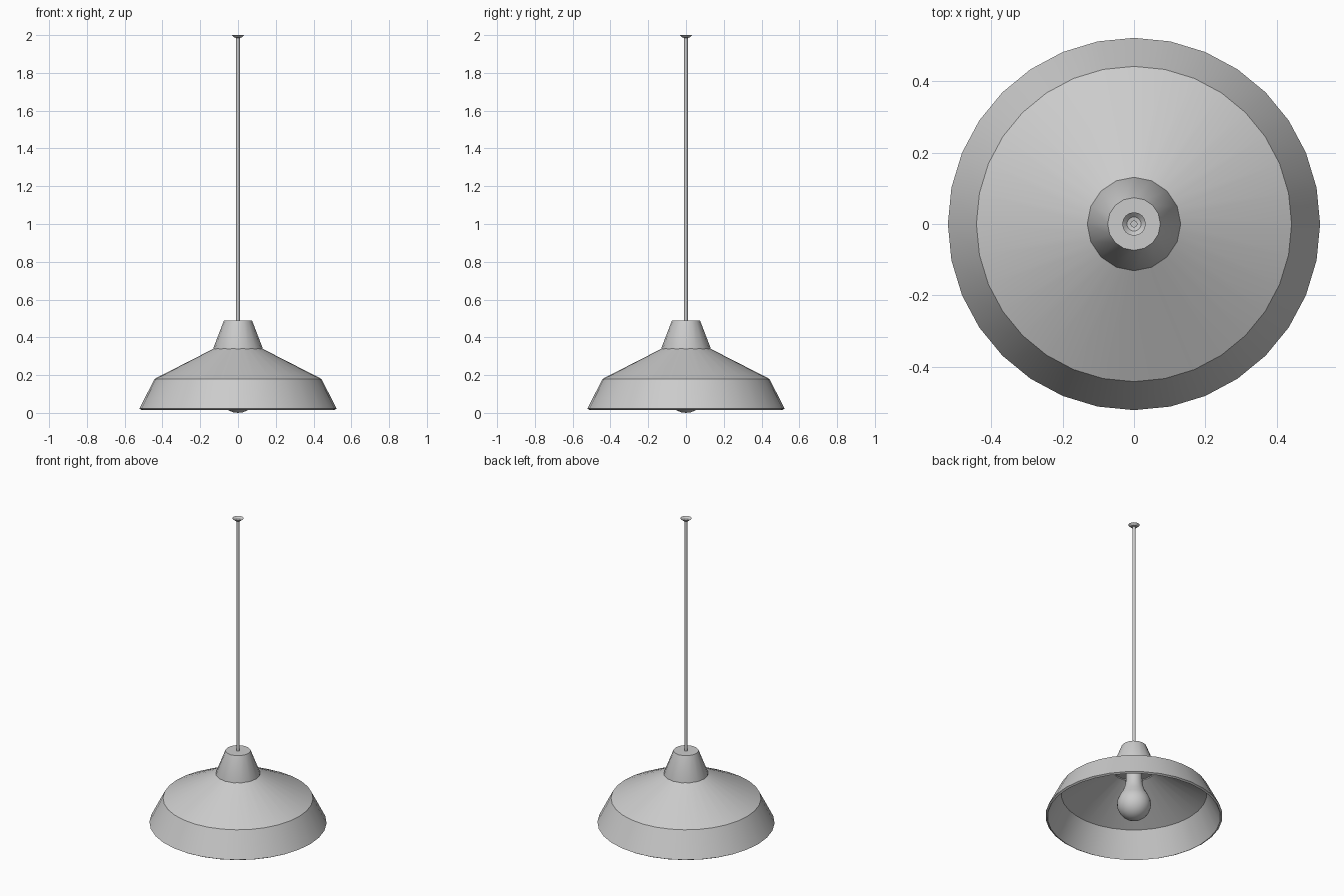
import bpy, math

if "Cube" in bpy.data.objects:
    bpy.data.objects.remove(bpy.data.objects["Cube"])


def lathe(name, profile, sides, angle=20):
    """Spin (radius, z) points about z; a zero radius closes to a pole."""
    verts, faces, rings = [], [], []
    for r, z in profile:
        start = len(verts)
        n = 1 if r == 0 else sides
        for i in range(n):
            a = math.tau * i / sides
            verts.append((r * math.cos(a), r * math.sin(a), z))
        rings.append([start + i % n for i in range(sides)])
    for lo, hi in zip(rings, rings[1:]):
        for i in range(sides):
            j = (i + 1) % sides
            faces.append(tuple(dict.fromkeys((lo[i], lo[j], hi[j], hi[i]))))
    mesh = bpy.data.meshes.new(name)
    mesh.from_pydata(verts, [], faces)
    obj = bpy.data.objects.new(name, mesh)
    bpy.context.collection.objects.link(obj)
    bpy.ops.object.select_all(action='DESELECT')
    obj.select_set(True)
    bpy.context.view_layer.objects.active = obj
    bpy.ops.object.shade_smooth_by_angle(angle=math.radians(angle))
    return obj


# Thin-walled shade: inner surface up from the axis, round the rim, up the outside
lathe("lamp_shade", [(0.12, 0.34), (0.125, 0.33), (0.43, 0.173), (0.51, 0.015),
                     (0.522, 0.022), (0.442, 0.18), (0.125, 0.342)], 32)

# Tapered socket housing on top of the shade
lathe("socket_cap", [(0, 0.335), (0.131, 0.335), (0.131, 0.342),
                     (0.074, 0.49), (0, 0.49)], 16, 30)

# Light bulb: round globe flowing into a narrow neck
globe = [(0.1 * math.sin(math.radians(a)), 0.1 - 0.1 * math.cos(math.radians(a)))
         for a in range(0, 121, 15)]
lathe("bulb", globe + [(0.067, 0.185), (0.054, 0.22), (0.049, 0.25),
                       (0.048, 0.345), (0, 0.345)], 24, 40)

# Hanging cord
lathe("cord", [(0, 0.48), (0.01, 0.48), (0.01, 1.99), (0, 1.99)], 12, 40)

# Shallow open ceiling cup
lathe("ceiling_cup", [(0.008, 1.985), (0.02, 1.987), (0.033, 2.0)], 16)
